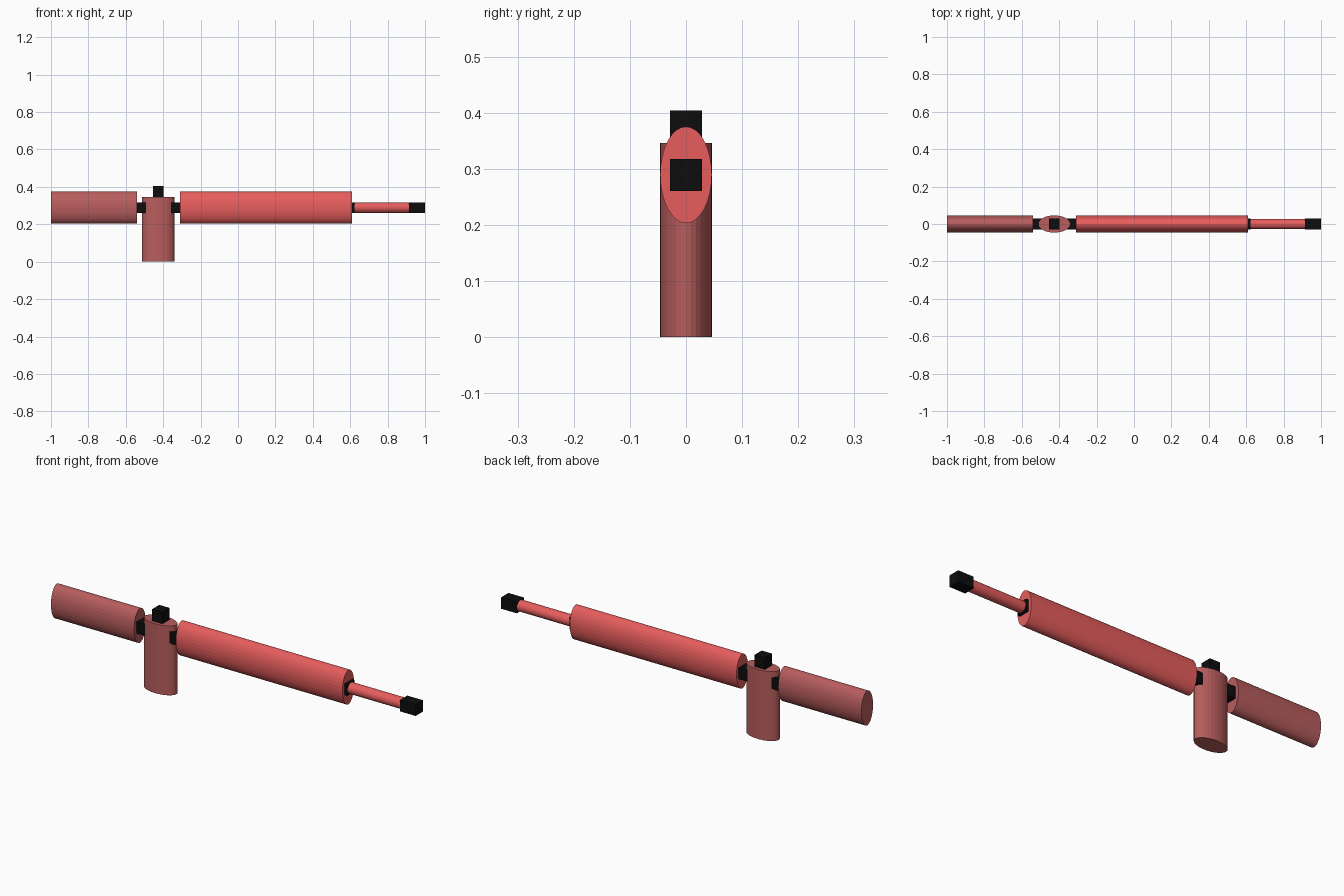
import bpy
from math import pi

if "Cube" in bpy.data.objects:
    bpy.data.objects.remove(bpy.data.objects["Cube"])


def material(name, rgb):
    m = bpy.data.materials.new(name)
    m.diffuse_color = (*rgb, 1)
    m.use_nodes = True
    m.node_tree.nodes["Principled BSDF"].inputs["Base Color"].default_value = m.diffuse_color
    return m


BRIGHT = material("bright_red", (0.80, 0.11, 0.11))
DULL = material("dull_red", (0.48, 0.11, 0.11))
BLACK = material("black", (0.004, 0.004, 0.004))
AXIS_Z = 0.289   # height of the long axis
GRIP_X = -0.426


def finish(name, mat):
    ob = bpy.context.object
    ob.name = name
    ob.data.materials.append(mat)
    bpy.ops.object.transform_apply(location=False, rotation=True, scale=True)


def tube_x(name, x0, x1, ry, rz, mat):
    """Elliptical cylinder lying along x."""
    bpy.ops.mesh.primitive_cylinder_add(vertices=32, radius=1, depth=x1 - x0,
                                        location=((x0 + x1) / 2, 0, AXIS_Z),
                                        rotation=(0, pi / 2, 0))
    bpy.context.object.scale = (rz, ry, 1)
    finish(name, mat)


def block(name, x0, x1, z0, z1):
    bpy.ops.mesh.primitive_cube_add(size=1, location=((x0 + x1) / 2, 0, (z0 + z1) / 2))
    bpy.context.object.scale = (x1 - x0, 0.057, z1 - z0)
    finish(name, BLACK)


# Stock, body and barrel
tube_x("stock", -1.0, -0.541, 0.046, 0.086, DULL)
tube_x("body", -0.311, 0.609, 0.046, 0.086, BRIGHT)
tube_x("barrel", 0.609, 0.93, 0.0275, 0.0275, BRIGHT)

# Upright grip
bpy.ops.mesh.primitive_cylinder_add(vertices=32, radius=1, depth=0.346,
                                    location=(GRIP_X, 0, 0.173))
bpy.context.object.scale = (0.086, 0.046, 1)
finish("grip", DULL)

# Black connector blocks, along the axis and on top of the grip
for name, x0, x1 in (("stock_joint", -0.541, -0.484), ("body_joint", -0.368, -0.311),
                     ("barrel_collar", 0.567, 0.624), ("muzzle", 0.914, 1.0)):
    block(name, x0, x1, AXIS_Z - 0.0285, AXIS_Z + 0.0285)
block("sight", GRIP_X - 0.0285, GRIP_X + 0.0285, 0.346, 0.404)
